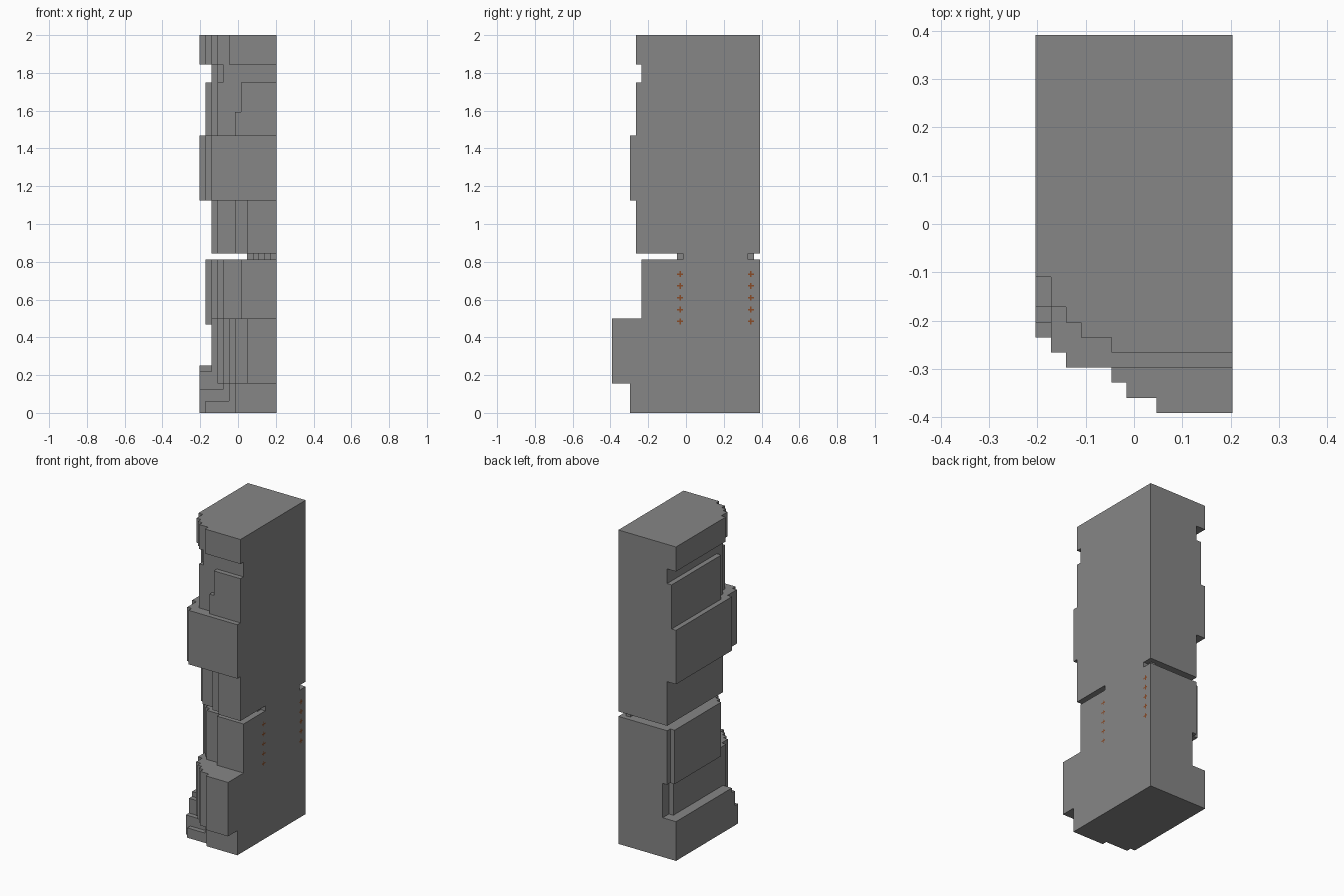
import bpy
import bmesh

cube = bpy.data.objects.get("Cube")
if cube:
    bpy.data.objects.remove(cube, do_unlink=True)

U = 1 / 32            # one block of the modelling grid
WIDE, DEEP = 13, 25   # overall grid size


def material(name, rgb):
    mat = bpy.data.materials.new(name)
    mat.use_nodes = True
    mat.diffuse_color = (*rgb, 1)
    mat.node_tree.nodes["Principled BSDF"].inputs["Base Color"].default_value = (*rgb, 1)
    return mat


grey = material("grey", (0.24, 0.24, 0.24))
brown = material("brown", (0.25, 0.07, 0.02))


def finish(name, bm, mat):
    bmesh.ops.recalc_face_normals(bm, faces=bm.faces)
    mesh = bpy.data.meshes.new(name)
    bm.to_mesh(mesh)
    bm.free()
    mesh.materials.append(mat)
    obj = bpy.data.objects.new(name, mesh)
    bpy.context.collection.objects.link(obj)
    return obj


def layer(name, bottom, top, strips):
    """Extrude a stepped outline; each strip is (x start, front y, optional back y)."""
    front, back = [], []
    ends = [s[0] for s in strips[1:]] + [WIDE]
    for strip, end in zip(strips, ends):
        rear = strip[2] if len(strip) > 2 else DEEP
        front += [(strip[0], strip[1]), (end, strip[1])]
        back += [(strip[0], rear), (end, rear)]
    outline = []
    for point in front + back[::-1]:
        if not outline or outline[-1] != point:
            outline.append(point)
    bm = bmesh.new()
    verts = [bm.verts.new(((x - WIDE / 2) * U, (y - DEEP / 2) * U, bottom * U))
             for x, y in outline]
    face = bm.faces.new(verts)
    grown = bmesh.ops.extrude_face_region(bm, geom=[face])["geom"]
    moved = [v for v in grown if isinstance(v, bmesh.types.BMVert)]
    bmesh.ops.translate(bm, vec=(0, 0, (top - bottom) * U), verts=moved)
    return finish(name, bm, grey)


# Stepped foot
layer("sole", 0, 2, [(0, 5), (1, 4), (6, 3)])
layer("foot_lower", 2, 4, [(0, 5), (5, 4), (6, 3)])
layer("foot_middle", 4, 5, [(0, 6), (4, 5), (5, 4), (6, 3)])

# Toe block with the heel and ankle behind it
toe = [(3, 4), (4, 3), (5, 2), (6, 1), (8, 0)]
layer("foot_upper", 5, 7, [(0, 6)] + toe)
layer("foot_rim", 7, 8, [(0, 7), (2, 6)] + toe)
layer("ankle", 8, 15, [(2, 6, 23)] + toe)
layer("ankle_top", 15, 16, [(1, 9, 24), (2, 6)] + toe)

# Shin and the round joint above it
layer("shin", 16, 26, [(1, 9, 24), (2, 8), (3, 7), (4, 6), (7, 5)])
mid = 17.5
halves = [3.5, 4.5, 5.5, 6.5, 5.5]
layer("joint_peg", 26, 27, [(8 + i, mid - h, mid + h) for i, h in enumerate(halves)])

# Upper leg
layer("calf", 27, 36, [(2, 7), (3, 6), (6, 5), (8, 4)])
layer("knee", 36, 47, [(0, 7), (1, 4), (2, 3)])
layer("thigh_lower", 47, 51, [(1, 9), (2, 7), (3, 5), (6, 4)])
layer("thigh", 51, 56, [(1, 9), (2, 7), (3, 5), (7, 4)])
layer("hip_groove", 56, 59, [(2, 7), (3, 6), (4, 5)])
layer("hip", 59, 64, [(0, 9), (1, 7), (2, 6), (3, 5), (5, 4)])

# Two columns of small crosses on the flat side
bm = bmesh.new()
x = WIDE / 2 * U + 0.0005
arm, thin = U / 2, 0.004
for column in (11.5, 23.5):
    for row in range(5):
        y, z = (column - DEEP / 2) * U, (15.5 + 2 * row) * U
        for a, b in ((arm, thin), (thin, arm)):
            bm.faces.new([bm.verts.new((x, y + s * a, z + t * b))
                          for s, t in ((-1, -1), (1, -1), (1, 1), (-1, 1))])
for face in bm.faces:
    face.normal_update()
finish("side_crosses", bm, brown)
